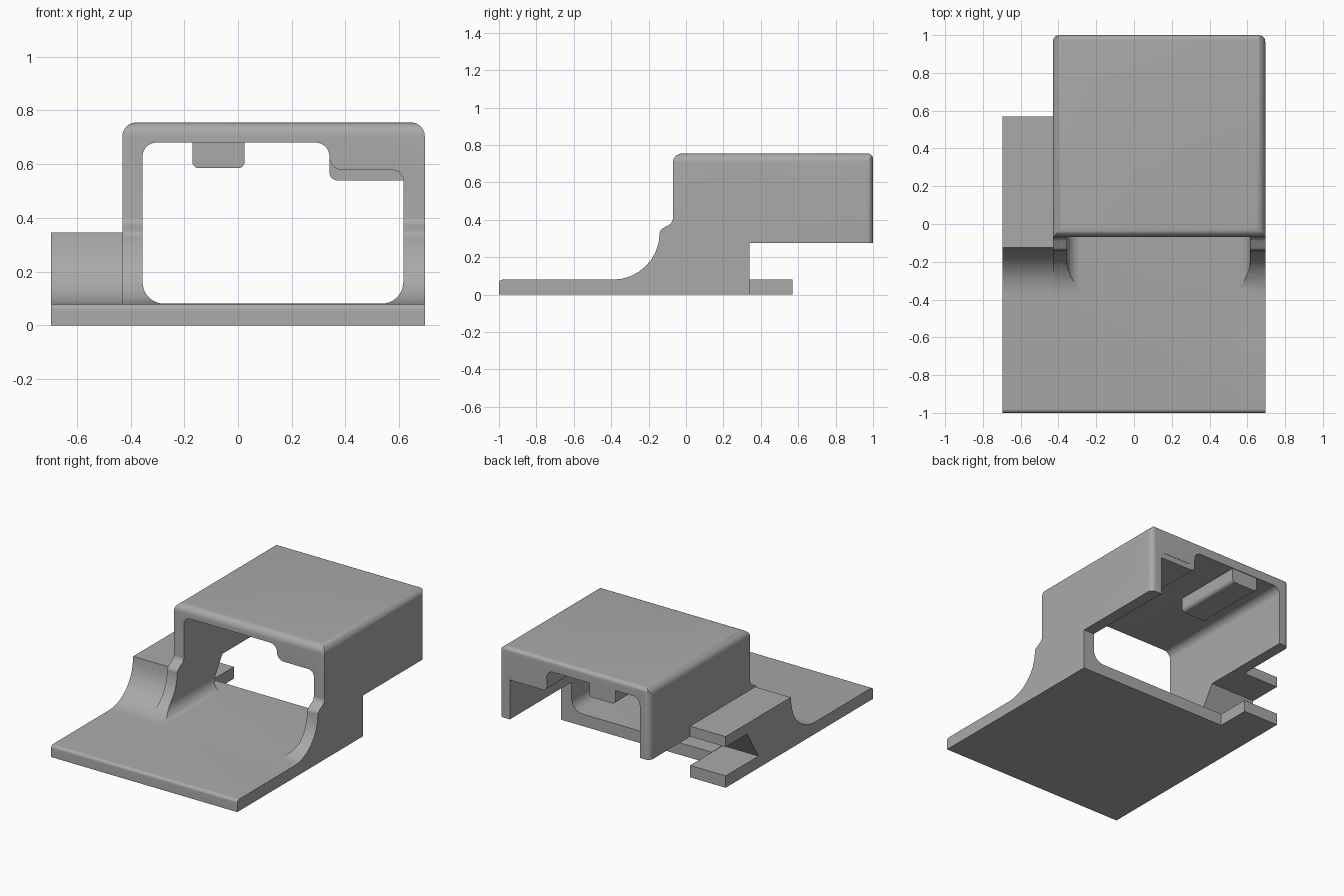
import bpy, bmesh, math
from mathutils import Vector

if "Cube" in bpy.data.objects:
    bpy.data.objects.remove(bpy.data.objects["Cube"], do_unlink=True)

grey = bpy.data.materials.new("plain_grey")
grey.use_nodes = True
GREY = (0.4, 0.4, 0.4, 1)
grey.diffuse_color = GREY
grey.node_tree.nodes["Principled BSDF"].inputs["Base Color"].default_value = GREY


def rounded(points, steps=8):
    """Outline from (u, v, radius) corners; radius 0 keeps the corner sharp."""
    out = []
    for i, (u, v, r) in enumerate(points):
        p = Vector((u, v))
        if r == 0:
            out.append(p)
            continue
        d1 = (Vector(points[i - 1][:2]) - p).normalized()
        d2 = (Vector(points[(i + 1) % len(points)][:2]) - p).normalized()
        half = d1.angle(d2) / 2
        centre = p + (d1 + d2).normalized() * (r / math.sin(half))
        a = p + d1 * (r / math.tan(half)) - centre
        b = p + d2 * (r / math.tan(half)) - centre
        sweep = a.angle(b)
        for k in range(steps + 1):
            t = k / steps
            out.append(centre + (a * math.sin((1 - t) * sweep)
                                 + b * math.sin(t * sweep)) / math.sin(sweep))
    return out


def prism(name, points, axis, start, end):
    """Extrude an outline along x (y, z), y (x, z) or z (x, y)."""
    place = {"x": lambda u, v, w: (w, u, v),
             "y": lambda u, v, w: (u, w, v),
             "z": lambda u, v, w: (u, v, w)}[axis]
    bm = bmesh.new()
    face = bm.faces.new([bm.verts.new(place(p.x, p.y, start)) for p in rounded(points)])
    grown = bmesh.ops.extrude_face_region(bm, geom=[face])
    verts = [g for g in grown["geom"] if isinstance(g, bmesh.types.BMVert)]
    bmesh.ops.translate(bm, verts=verts, vec=place(0, 0, end - start))
    bmesh.ops.recalc_face_normals(bm, faces=bm.faces)
    mesh = bpy.data.meshes.new(name)
    bm.to_mesh(mesh)
    bm.free()
    mesh.materials.append(grey)
    obj = bpy.data.objects.new(name, mesh)
    bpy.context.collection.objects.link(obj)
    return obj


def activate(obj):
    bpy.ops.object.select_all(action="DESELECT")
    obj.select_set(True)
    bpy.context.view_layer.objects.active = obj


def combine(obj, tool, operation):
    mod = obj.modifiers.new("cut", "BOOLEAN")
    mod.operation, mod.solver, mod.object = operation, "EXACT", tool
    activate(obj)
    bpy.ops.object.modifier_apply(modifier=mod.name)
    bpy.data.objects.remove(tool, do_unlink=True)


LEFT, RIGHT, STEP = 0.695, -0.695, -0.43
BACK, TAB = 0.34, 0.57
ramp = [(-1, 0, 0), (-1, 0.08, 0.02), (-0.15, 0.08, 0.25)]

# Base plate, side walls and hood: side silhouette trimmed by front and plan outlines
body = prism("base_and_hood", ramp + [
    (-0.14, 0.345, 0.03), (-0.07, 0.385, 0.04), (-0.07, 0.755, 0.05),
    (1, 0.755, 0.03), (1, 0.275, 0), (BACK, 0.275, 0), (BACK, 0, 0)],
    "x", STEP, LEFT)
combine(body, prism("front_trim", [
    (STEP, -0.1, 0), (LEFT, -0.1, 0), (LEFT, 0.755, 0.05), (STEP, 0.755, 0.05)],
    "y", -1.2, 1.2), "INTERSECT")
combine(body, prism("plan_trim", [
    (STEP, -1.1, 0), (LEFT, -1.1, 0), (LEFT, 1, 0.035), (STEP, 1, 0.035)],
    "z", -0.2, 1), "INTERSECT")

# Tunnel running front to back
combine(body, prism("tunnel_cutter", [
    (-0.355, 0.081, 0.08), (0.615, 0.081, 0.08), (0.615, 0.578, 0.04),
    (0.34, 0.578, 0.05), (0.34, 0.68, 0.05), (-0.355, 0.68, 0.05)],
    "y", -1.1, 1.2), "DIFFERENCE")

# Slot through the lower side wall
combine(body, prism("slot_cutter", [
    (0.22, 0.082, 0), (0.34, 0.274, 0), (0.6, 0.274, 0), (0.6, 0.082, 0)],
    "x", -0.8, -0.25), "DIFFERENCE")

# Side shelf with two tabs at its back
shelf = prism("side_shelf", ramp + [
    (-0.125, 0.345, 0), (TAB, 0.345, 0), (TAB, 0.275, 0), (BACK, 0.275, 0),
    (0.22, 0.08, 0), (TAB, 0.08, 0), (TAB, 0, 0)], "x", RIGHT, STEP)

# Thickened inner corner and hanging rail under the hood
block = prism("corner_block", [
    (0.34, 0.54, 0.03), (0.64, 0.54, 0), (0.64, 0.7, 0), (0.34, 0.7, 0)],
    "y", 0.5, 0.998)
rail = prism("ceiling_rail", [
    (-0.17, 0.585, 0.025), (0.025, 0.585, 0.025), (0.025, 0.7, 0), (-0.17, 0.7, 0)],
    "y", 0.5, 0.995)

for part in (body, shelf, block, rail):
    activate(part)
    bpy.ops.object.shade_smooth_by_angle(angle=math.radians(30))
